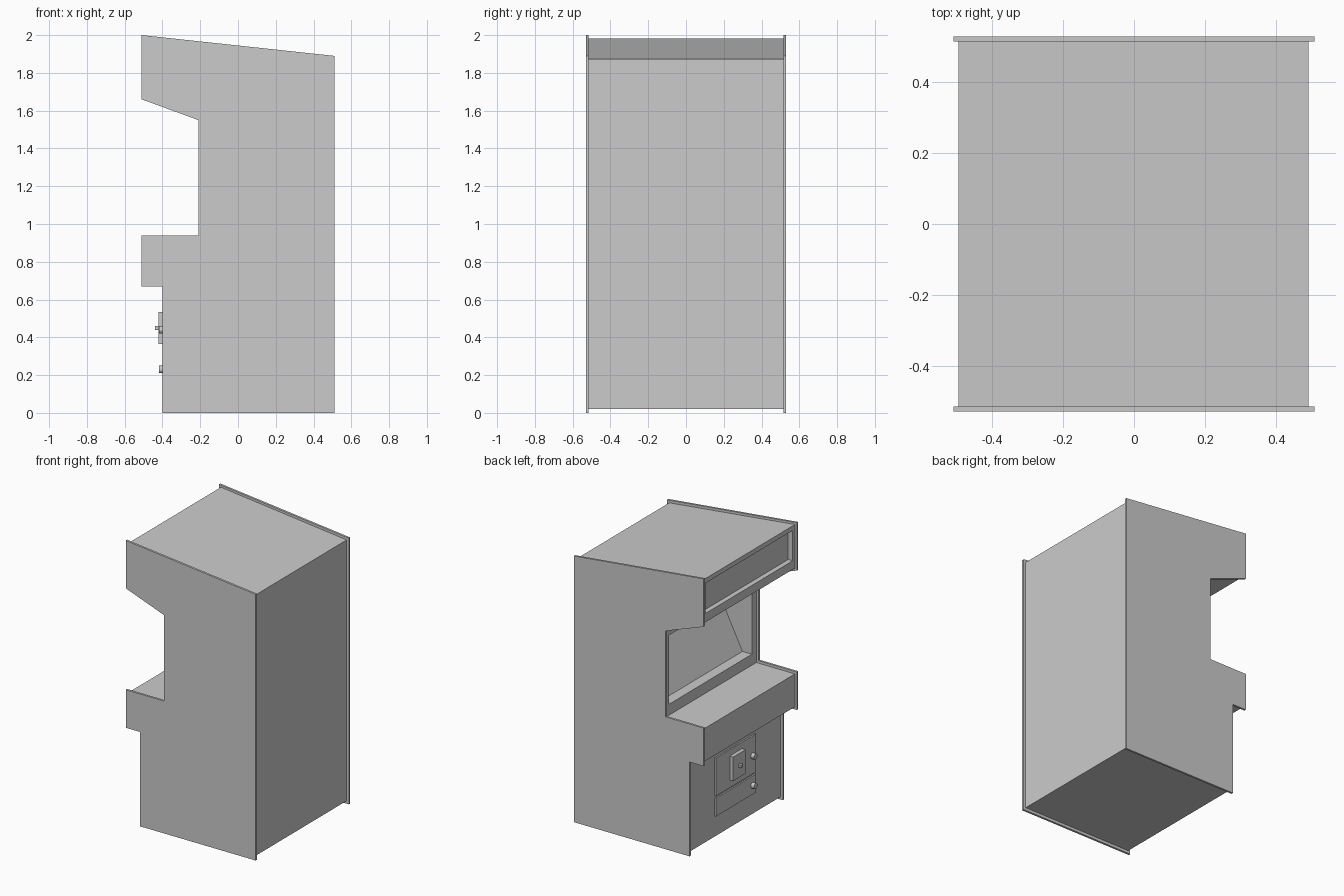
import bpy, bmesh
from mathutils import Matrix

if "Cube" in bpy.data.objects:
    bpy.data.objects.remove(bpy.data.objects["Cube"])


def prism(name, profile, y0, y1):
    """Extrude an x-z outline along y."""
    bm = bmesh.new()
    face = bm.faces.new([bm.verts.new((x, y0, z)) for x, z in profile])
    ext = bmesh.ops.extrude_face_region(bm, geom=[face])
    moved = [v for v in ext["geom"] if isinstance(v, bmesh.types.BMVert)]
    bmesh.ops.translate(bm, verts=moved, vec=(0, y1 - y0, 0))
    bmesh.ops.recalc_face_normals(bm, faces=bm.faces[:])
    mesh = bpy.data.meshes.new(name)
    bm.to_mesh(mesh)
    bm.free()
    obj = bpy.data.objects.new(name, mesh)
    bpy.context.collection.objects.link(obj)
    return obj


def box(name, x0, x1, y0, y1, z0, z1):
    return prism(name, [(x0, z0), (x1, z0), (x1, z1), (x0, z1)], y0, y1)


def cut(target, cutter):
    cutter.hide_render = True
    cutter.hide_viewport = False
    cutter.display_type = 'WIRE'
    mod = target.modifiers.new(cutter.name, 'BOOLEAN')
    mod.operation = 'DIFFERENCE'
    mod.solver = 'EXACT'
    mod.object = cutter


# Side panels
side = [(-0.51, 2.0), (0.51, 1.89), (0.51, 0), (-0.40, 0), (-0.40, 0.67),
        (-0.51, 0.67), (-0.51, 0.94), (-0.21, 0.94), (-0.21, 1.55), (-0.51, 1.66)]
prism("side_panel_left", side, 0.515, 0.53)
prism("side_panel_right", side, -0.53, -0.515)

# Cabinet body, inset from the side panels
inner = [(-0.495, 1.983), (0.493, 1.873), (0.493, 0.02), (-0.383, 0.02), (-0.383, 0.688),
         (-0.495, 0.688), (-0.495, 0.922), (-0.192, 0.922), (-0.192, 1.563), (-0.495, 1.673)]
body = prism("cabinet_body", inner, -0.515, 0.515)

# Screen pocket with its tilted back wall
cut(body, prism("screen_cutter",
                [(-0.23, 1.0), (-0.118, 1.0), (0.13, 1.49), (-0.23, 1.49)], -0.465, 0.465))

# Recessed header window
cut(body, box("header_cutter", -0.55, -0.46, -0.49, 0.49, 1.735, 1.95))

# Coin door and cash door plates
box("coin_door", -0.393, -0.38, -0.225, 0.225, 0.31, 0.58)
box("cash_door", -0.393, -0.38, -0.225, 0.225, 0.165, 0.295)

# Coin box with knob
box("coin_box", -0.42, -0.385, -0.07, 0.07, 0.365, 0.535)
box("coin_knob", -0.44, -0.41, -0.012, 0.012, 0.44, 0.46)

# Door locks
for name, z in (("coin_door_lock", 0.44), ("cash_door_lock", 0.23)):
    bm = bmesh.new()
    bmesh.ops.create_cone(bm, cap_ends=True, segments=16, radius1=0.02, radius2=0.02, depth=0.032,
                          matrix=Matrix.Translation((-0.402, -0.185, z)) @ Matrix.Rotation(1.5708, 4, 'Y'))
    mesh = bpy.data.meshes.new(name)
    bm.to_mesh(mesh)
    bm.free()
    bpy.context.collection.objects.link(bpy.data.objects.new(name, mesh))
